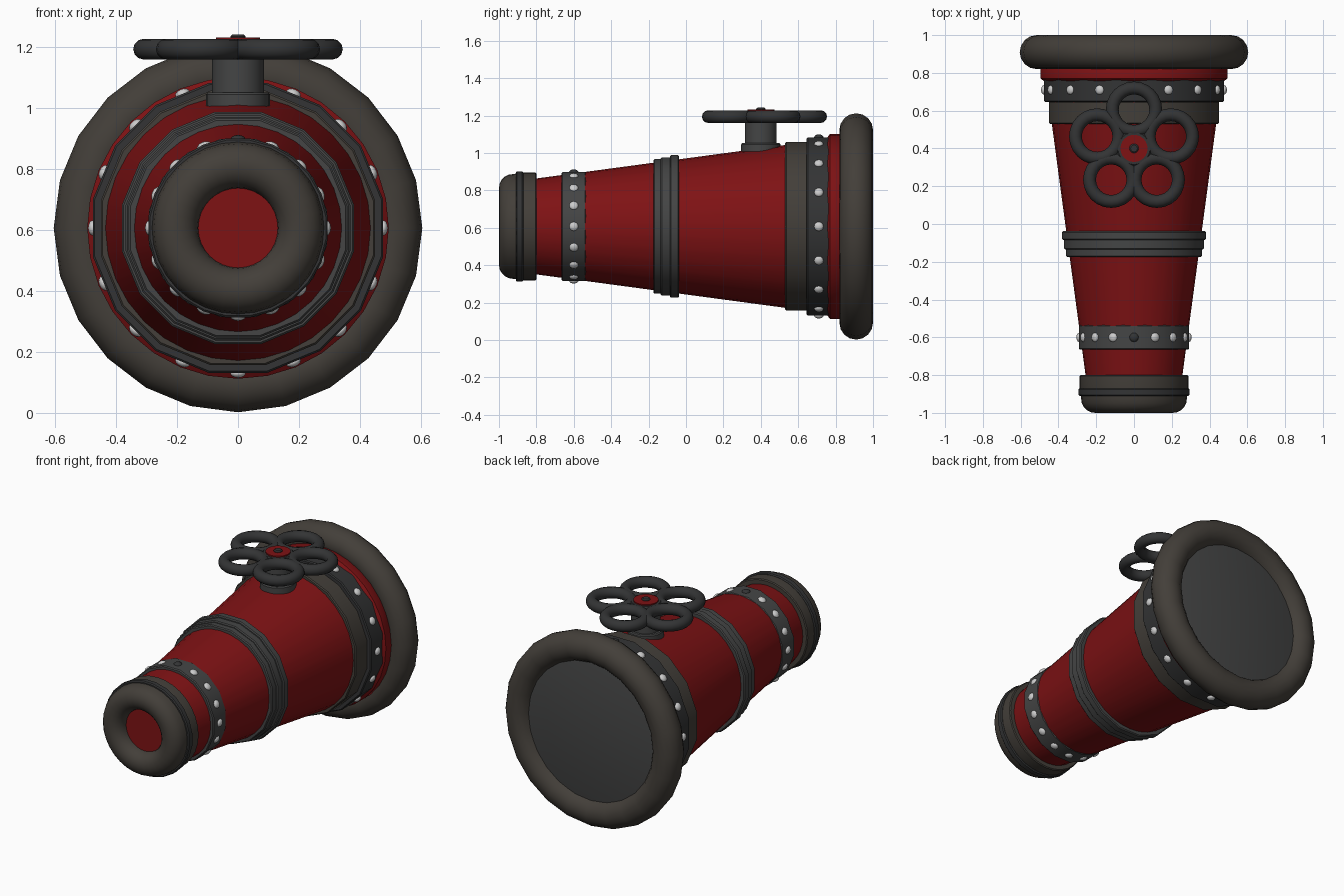
import bpy, bmesh
from math import pi, sin, cos, radians
from mathutils import Matrix, Vector

if "Cube" in bpy.data.objects:
    bpy.data.objects.remove(bpy.data.objects["Cube"])

CZ = 0.607          # height of the barrel axis
WY = 0.4            # valve position along the barrel


def material(name, r, g, b):
    m = bpy.data.materials.new(name)
    m.diffuse_color = (r, g, b, 1)
    m.use_nodes = True
    m.node_tree.nodes["Principled BSDF"].inputs["Base Color"].default_value = m.diffuse_color
    return m


RED = material("red_paint", 0.21, 0.006, 0.007)
BROWN = material("brown_rubber", 0.056, 0.049, 0.041)
DARK = material("dark_iron", 0.033, 0.034, 0.035)
IRON = material("grey_iron", 0.058, 0.059, 0.059)
SILVER = material("silver", 0.6, 0.6, 0.6)


def finish(name, bm, mat, angle=35):
    bmesh.ops.recalc_face_normals(bm, faces=bm.faces)
    me = bpy.data.meshes.new(name)
    bm.to_mesh(me)
    bm.free()
    ob = bpy.data.objects.new(name, me)
    bpy.context.collection.objects.link(ob)
    me.materials.append(mat)
    bpy.ops.object.select_all(action='DESELECT')
    ob.select_set(True)
    bpy.context.view_layer.objects.active = ob
    bpy.ops.object.shade_smooth_by_angle(angle=radians(angle))
    return ob


def revolve(bm, profile, sides, frame, closed=False, turn=0.0):
    """Spin (radius, height) points about the local z of frame."""
    rings = []
    for k in range(sides):
        a = 2 * pi * k / sides + turn
        rings.append([bm.verts.new(frame @ Vector((r * cos(a), r * sin(a), h))) for r, h in profile])
    n = len(profile)
    for k in range(sides):
        p, q = rings[k], rings[(k + 1) % sides]
        for i in range(n if closed else n - 1):
            j = (i + 1) % n
            bm.faces.new((p[i], p[j], q[j], q[i]))
    if not closed:
        bm.faces.new([r[0] for r in rings])
        bm.faces.new([r[-1] for r in rings])


def circle(major, minor, h, n=12):
    return [(major + minor * cos(2 * pi * i / n), h + minor * sin(2 * pi * i / n)) for i in range(n)]


# local z -> world +y, local x -> world x
BARREL = Matrix.Translation((0, 0, CZ)) @ Matrix.Rotation(-pi / 2, 4, 'X')


def barrel_part(name, profile, sides, mat, closed=False, turn=0.0):
    bm = bmesh.new()
    revolve(bm, profile, sides, BARREL, closed, turn)
    return finish(name, bm, mat)


def band(name, y0, y1, r, mat, sides=16, b=0.006):
    r = r / cos(pi / sides) * 0.99
    prof = [(r - b, y0), (r, y0 + b), (r, y1 - b), (r - b, y1)]
    barrel_part(name, prof, sides, mat, turn=pi / sides)


def post(name, x, y, profile, sides, mat):
    bm = bmesh.new()
    revolve(bm, profile, sides, Matrix.Translation((x, y, 0)))
    return finish(name, bm, mat)


# Tapered body with flared rear rim
barrel_part("tapered_body", [(0.239, -0.93), (0.474, 0.82)], 32, RED)
barrel_part("rear_red_rim", [(0.475, 0.755), (0.495, 0.77), (0.495, 0.83), (0.47, 0.87)], 32, RED)

# Rear flange and end plate
barrel_part("rear_flange", circle(0.515, 0.09, 0.91, 16), 24, BROWN, closed=True)
barrel_part("rear_plate", [(0.47, 0.86), (0.47, 0.94), (0.425, 0.953)], 32, IRON)

# Front nozzle lip, sleeve and thin strap
lip = [(0.205 + 0.075 * cos(a), -0.925 + 0.075 * sin(a)) for a in [pi + pi * i / 10 for i in range(11)]]
lip += [(0.288, -0.87), (0.288, -0.805), (0.282, -0.8), (0.13, -0.8)]
barrel_part("nozzle_lip", lip, 32, BROWN, closed=True)
band("nozzle_strap", -0.91, -0.87, 0.297, DARK, 24)

# Reinforcing bands
band("front_rivet_band", -0.665, -0.535, 0.295, IRON)
band("middle_band_front", -0.175, -0.13, 0.363, IRON)
band("middle_band_centre", -0.135, -0.08, 0.373, IRON)
band("middle_band_rear", -0.085, -0.038, 0.385, IRON)
band("rear_band", 0.53, 0.65, 0.455, BROWN)
band("rear_rivet_band", 0.645, 0.77, 0.481, DARK)


# Rivets around the two bands; the top one is dark
def rivets(name, y, r, which, mat):
    bm = bmesh.new()
    for k in which:
        m = (Matrix.Translation((0, y, CZ)) @ Matrix.Rotation(2 * pi * k / 16, 4, 'Y')
             @ Matrix.Translation((0, 0, r)) @ Matrix.Diagonal((1, 1, 0.6, 1)))
        bmesh.ops.create_uvsphere(bm, u_segments=12, v_segments=8, radius=0.025, matrix=m)
    finish(name, bm, mat, 60)


for label, y, r in (("front", -0.6, 0.29), ("rear", 0.71, 0.477)):
    rivets(label + "_rivets", y, r, range(1, 16), SILVER)
    rivets(label + "_top_rivet", y, r, [0], DARK)

# Valve stem and collar
post("valve_collar", 0, WY, [(0.105, 0.96), (0.105, 1.045), (0.1, 1.052)], 24, IRON)
post("valve_stem", 0, WY, [(0.085, 1.0), (0.085, 1.165)], 24, IRON)

# Hand wheel: hub, cap, bolt and five rings
post("wheel_hub", 0, WY, [(0.085, 1.16), (0.098, 1.175), (0.098, 1.21), (0.085, 1.225)], 24, DARK)
post("wheel_cap", 0, WY, [(0.072, 1.2), (0.072, 1.232)], 24, RED)
post("wheel_bolt", 0, WY, [(0.025, 1.2), (0.025, 1.236), (0.018, 1.242)], 12, DARK)
bm = bmesh.new()
for k in range(5):
    a = pi / 2 + 2 * pi * k / 5
    revolve(bm, circle(0.115, 0.034, 1.194), 24,
            Matrix.Translation((0.205 * cos(a), WY + 0.205 * sin(a), 0)), closed=True)
finish("wheel_rings", bm, DARK, 60)
